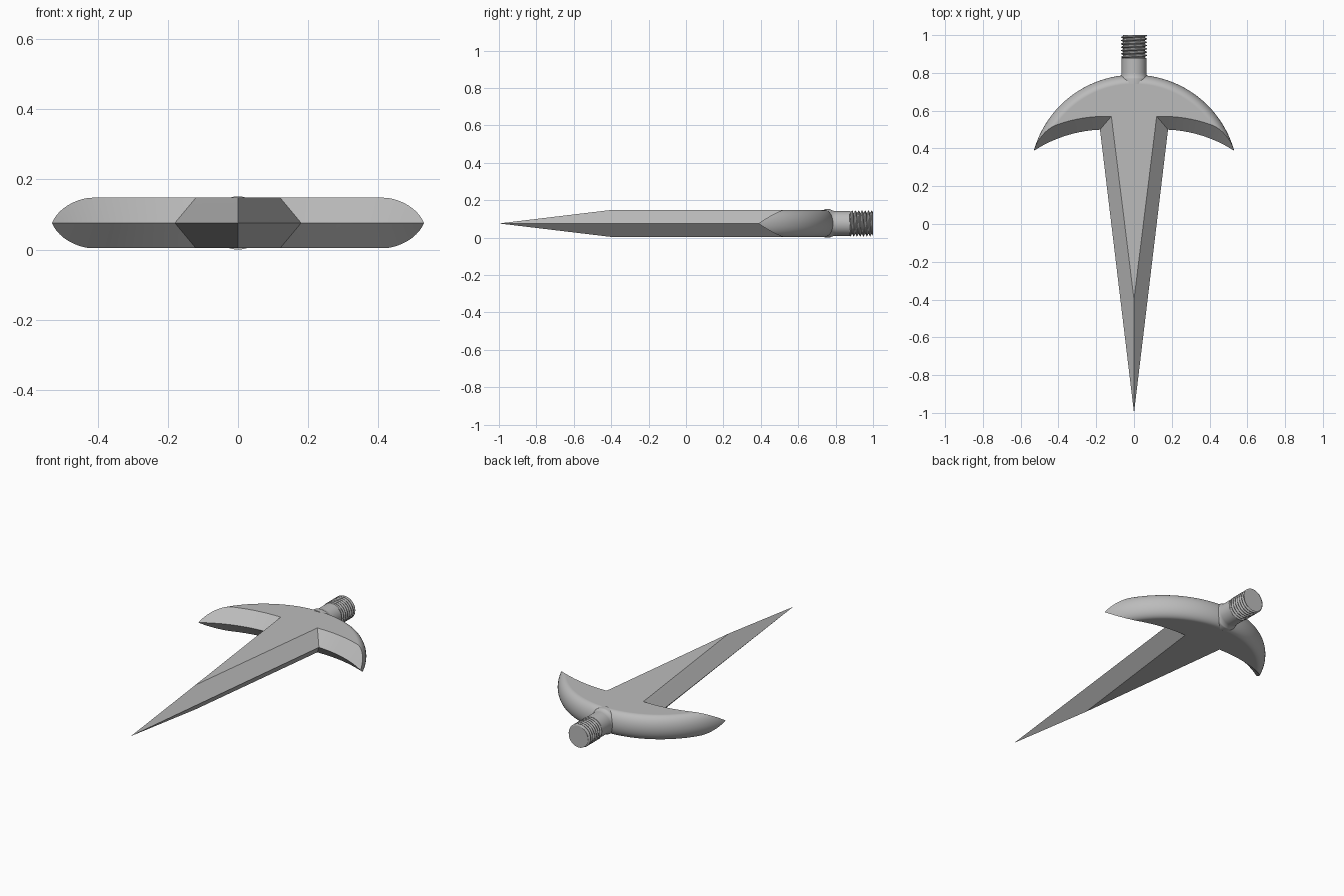
import bpy, bmesh, math

cube = bpy.data.objects.get("Cube")
if cube:
    bpy.data.objects.remove(cube)

MID, HALF = 0.076, 0.072        # mid-plane height and half thickness

steel = bpy.data.materials.new("grey steel")
steel.use_nodes = True
steel.diffuse_color = (0.5, 0.5, 0.5, 1)
steel.node_tree.nodes["Principled BSDF"].inputs["Base Color"].default_value = (0.5, 0.5, 0.5, 1)


def finish(name, bm, angle):
    bmesh.ops.recalc_face_normals(bm, faces=bm.faces)
    mesh = bpy.data.meshes.new(name)
    bm.to_mesh(mesh)
    bm.free()
    mesh.materials.append(steel)
    obj = bpy.data.objects.new(name, mesh)
    bpy.context.collection.objects.link(obj)
    bpy.ops.object.select_all(action="DESELECT")
    obj.select_set(True)
    bpy.context.view_layer.objects.active = obj
    bpy.ops.object.shade_smooth_by_angle(angle=math.radians(angle))
    mod = obj.modifiers.new("even shading", "WEIGHTED_NORMAL")
    mod.keep_sharp = True
    return obj


def skin(bm, rings):
    """Join equal rings of points with quads and cap both ends."""
    rows = [[bm.verts.new(p) for p in ring] for ring in rings]
    n = len(rows[0])
    for a, b in zip(rows, rows[1:]):
        for i in range(n):
            j = (i + 1) % n
            bm.faces.new((a[i], a[j], b[j], b[i]))
    bm.faces.new(rows[0])
    bm.faces.new(rows[-1])


def outline(t):
    """Blade and crescent guard outline; t is 0 at mid-plane, 1 on the flats."""
    centre = 0.239
    radius = 0.551 - 0.048 * (1 - math.sqrt(max(0, 1 - t * t)))

    def inner(x):
        dx = max(0, x - 0.15)
        return -0.2 + math.sqrt((0.7 + 0.07 * t) ** 2 - dx * dx)

    # Find where the inner and outer arcs meet at the guard tip
    low, high = 0.3, radius
    for _ in range(40):
        x = (low + high) / 2
        if centre + math.sqrt(radius ** 2 - x * x) > inner(x):
            low = x
        else:
            high = x
    tip = low
    start = 0.18 - 0.06 * t
    side = []
    for i in range(17):
        x = start + (tip - start) * i / 16
        side.append((x, inner(x)))
    sweep = math.atan2(tip, side[-1][1] - centre)
    arc = []
    for i in range(1, 64):
        a = sweep * (1 - i / 32)
        arc.append((radius * math.sin(a), centre + radius * math.cos(a)))
    mirrored = [(-x, y) for x, y in reversed(side)]
    return [(0, -1 + 0.6 * t)] + side + arc + mirrored


# Blade and guard in one skin, bevelled in front and rounded behind
bm = bmesh.new()
levels = [math.sin(math.pi / 2 * i / 10) for i in range(-10, 11)]
skin(bm, [[(x, y, MID + HALF * s) for x, y in outline(abs(s))] for s in levels])
finish("blade_and_guard", bm, 30)


def lathe(name, ys, radius, angle, segments=40):
    """Turn a profile around the y axis; radius depends on y and turn."""
    bm = bmesh.new()
    rings = []
    for y in ys:
        ring = []
        for i in range(segments):
            u = i / segments
            a = 2 * math.pi * u
            r = radius(y, u)
            ring.append((r * math.cos(a), y, MID + r * math.sin(a)))
        rings.append(ring)
    skin(bm, rings)
    return finish(name, bm, angle)


# Collar with a small flare at its root
def collar_radius(y, u):
    return 0.066 + 0.010 * max(0, 1 - (y - 0.77) / 0.03) ** 2


lathe("collar", [0.74] + [0.77 + 0.005 * i for i in range(7)] + [0.88],
      lambda y, u: collar_radius(max(y, 0.77), u), 40)


# Threaded tang with a helical ridge
PITCH = 0.0175


def thread_radius(y, u):
    wave = abs(2 * (((y / PITCH) + u) % 1) - 1)
    return 0.057 + 0.012 * min(1, max(0, 1.6 * wave - 0.3))


lathe("threaded_tang", [0.875 + 0.125 * i / 72 for i in range(73)], thread_radius, 35)
